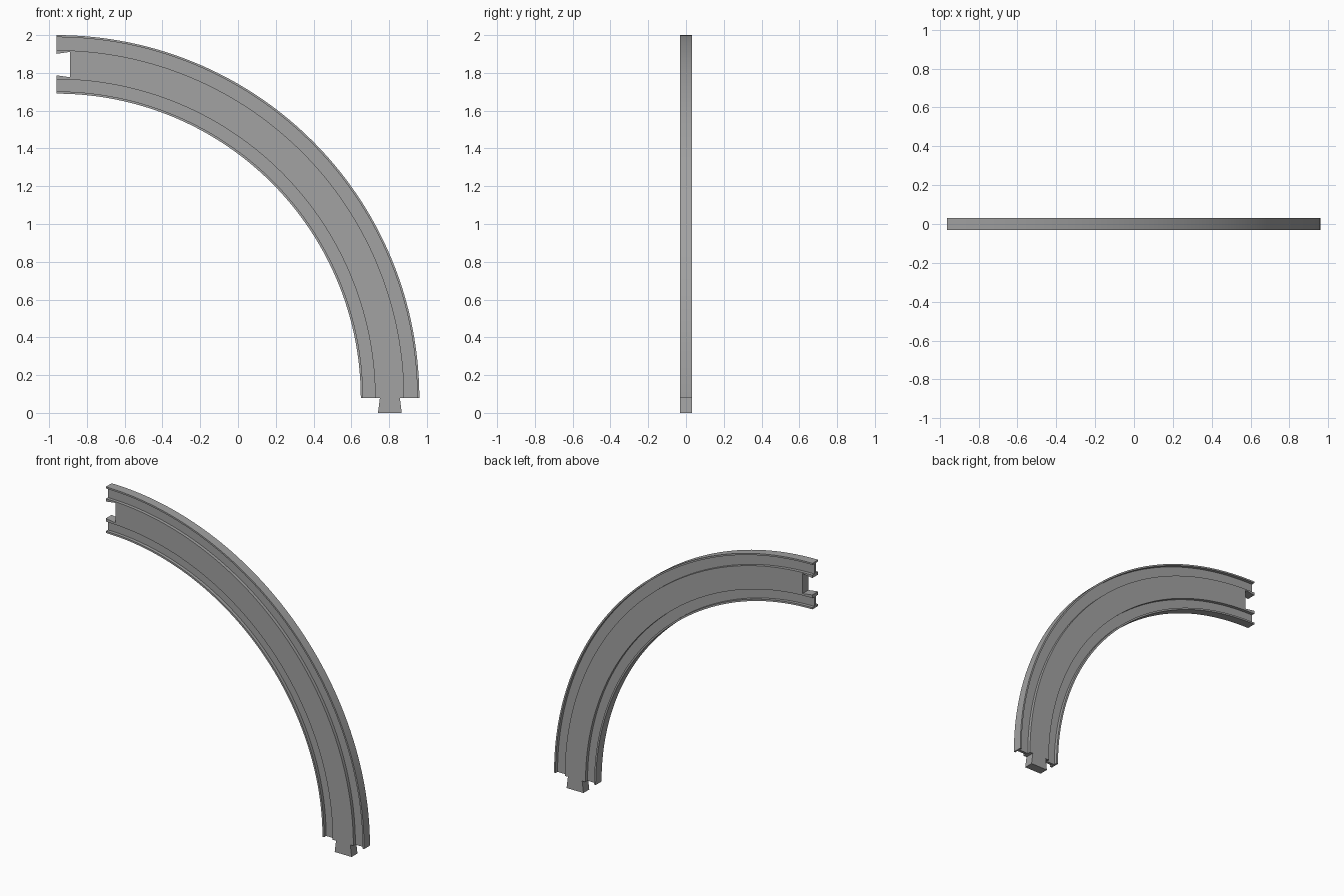
import bpy, bmesh, math

if "Cube" in bpy.data.objects:
    bpy.data.objects.remove(bpy.data.objects["Cube"])

CX, CZ = -0.962, 0.078      # centre of the quarter circle
SEGMENTS = 72
HALF, WEB = 0.031, 0.009    # half thickness of the rims and band, and of the thin webs

grey = bpy.data.materials.new("grey plastic")
grey.diffuse_color = (0.36, 0.36, 0.36, 1)
grey.use_nodes = True
grey.node_tree.nodes["Principled BSDF"].inputs["Base Color"].default_value = grey.diffuse_color


def make_object(name, bm):
    bmesh.ops.recalc_face_normals(bm, faces=bm.faces)
    mesh = bpy.data.meshes.new(name)
    bm.to_mesh(mesh)
    bm.free()
    mesh.materials.append(grey)
    obj = bpy.data.objects.new(name, mesh)
    bpy.context.collection.objects.link(obj)
    return obj


def prism(name, outline, half):
    """Extrude an (x, z) outline along y."""
    bm = bmesh.new()
    rings = [[bm.verts.new((x, y, z)) for x, z in outline] for y in (-half, half)]
    n = len(outline)
    bm.faces.new(rings[0])
    bm.faces.new(rings[1][::-1])
    for i in range(n):
        j = (i + 1) % n
        bm.faces.new((rings[0][i], rings[0][j], rings[1][j], rings[1][i]))
    return make_object(name, bm)


# Cross-section: rim, web, centre band, web, rim
steps = [(1.612, HALF), (1.624, HALF), (1.624, WEB), (1.688, WEB), (1.688, HALF),
         (1.842, HALF), (1.842, WEB), (1.911, WEB), (1.911, HALF), (1.922, HALF)]
section = steps + [(r, -y) for r, y in reversed(steps)]

# Curved track: the section swept through a quarter turn
bm = bmesh.new()
rings = []
for k in range(SEGMENTS + 1):
    a = math.pi / 2 * k / SEGMENTS
    rings.append([bm.verts.new((CX + r * math.cos(a), y, CZ + r * math.sin(a)))
                  for r, y in section])
for a, b in zip(rings, rings[1:]):
    for i in range(len(section)):
        j = (i + 1) % len(section)
        bm.faces.new((a[i], a[j], b[j], b[i]))
bm.faces.new(rings[0])
bm.faces.new(rings[-1])
track = make_object("curved_track", bm)

# Dovetail tab on the lower end, dovetail slot in the upper end
MID = 1.766
tab = prism("tab", [(CX + MID - 0.063, 0), (CX + MID + 0.063, 0),
                    (CX + MID + 0.053, CZ), (CX + MID + 0.053, CZ + 0.01),
                    (CX + MID - 0.053, CZ + 0.01), (CX + MID - 0.053, CZ)], HALF)
slot = prism("slot_cutter", [(CX - 0.02, CZ + MID - 0.054), (CX + 0.073, CZ + MID - 0.067),
                             (CX + 0.073, CZ + MID + 0.067), (CX - 0.02, CZ + MID + 0.054)], 0.1)

bpy.context.view_layer.objects.active = track
track.select_set(True)
for helper, operation in ((tab, 'UNION'), (slot, 'DIFFERENCE')):
    mod = track.modifiers.new(helper.name, 'BOOLEAN')
    mod.operation, mod.solver, mod.object = operation, 'EXACT', helper
    bpy.ops.object.modifier_apply(modifier=mod.name)
    bpy.data.objects.remove(helper)

bpy.ops.object.shade_smooth_by_angle(angle=math.radians(30))
